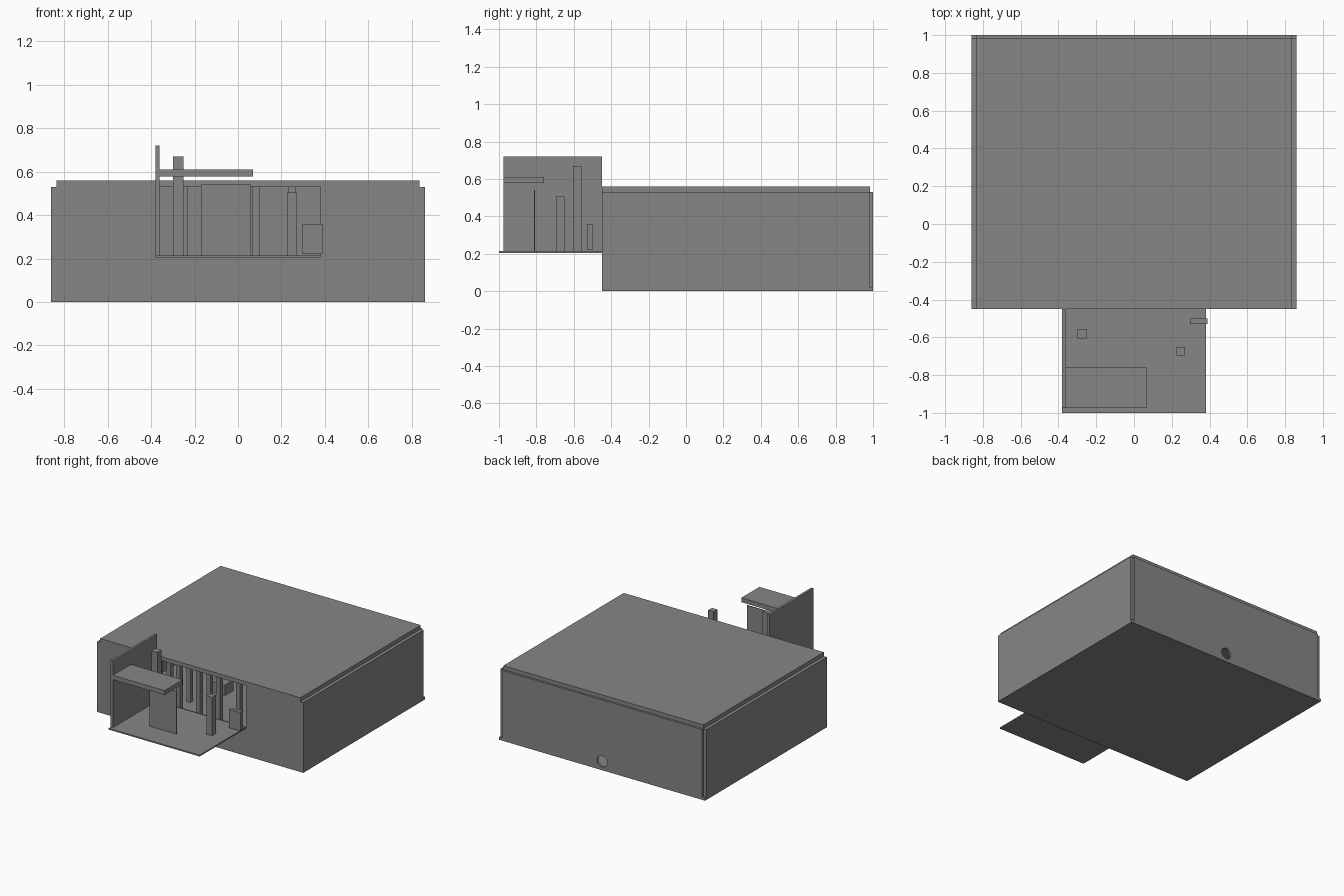
import bpy, math

if "Cube" in bpy.data.objects:
    bpy.data.objects.remove(bpy.data.objects["Cube"])

grey = bpy.data.materials.new("concrete grey")
grey.diffuse_color = (0.24, 0.24, 0.23, 1)
grey.use_nodes = True
grey.node_tree.nodes["Principled BSDF"].inputs["Base Color"].default_value = grey.diffuse_color


def box(name, x, y, z):
    """Axis-aligned box from (min, max) ranges."""
    bpy.ops.mesh.primitive_cube_add(size=1, location=[(a + b) / 2 for a, b in (x, y, z)])
    ob = bpy.context.object
    ob.name = name
    ob.scale = [b - a for a, b in (x, y, z)]
    bpy.ops.object.transform_apply(location=False, rotation=False, scale=True)
    ob.data.materials.append(grey)
    return ob


# Hall shell: base, roof, side walls with open notches at the rear corners
box("base_slab", (-0.86, 0.86), (-0.45, 1.0), (0, 0.02))
box("roof_slab", (-0.835, 0.835), (-0.45, 0.985), (0.53, 0.56))
for side, s in (("left", -1), ("right", 1)):
    box(side + "_wall", sorted((s * 0.835, s * 0.86)), (-0.45, 0.985), (0.02, 0.53))
    box(side + "_front_wall", sorted((s * 0.38, s * 0.835)), (-0.45, -0.425), (0.02, 0.53))
box("sill_wall", (-0.38, 0.38), (-0.45, -0.425), (0.02, 0.205))

# Back wall with a round drain opening
back = box("back_wall", (-0.835, 0.835), (0.985, 1.0), (0.02, 0.53))
bpy.ops.mesh.primitive_cylinder_add(vertices=24, radius=0.042, depth=0.2,
                                    location=(0, 1.0, 0.067), rotation=(math.pi / 2, 0, 0))
cutter = bpy.context.object
cutter.name = "drain_cutter"
cutter.hide_render = True
cutter.hide_viewport = True
cut = back.modifiers.new("drain", 'BOOLEAN')
cut.operation = 'DIFFERENCE'
cut.solver = 'EXACT'
cut.object = cutter

# Interior columns
for y, xs in ((-0.34, (-0.417, -0.25, -0.083, 0.083, 0.25)),
              (0.02, (-0.75, -0.583, -0.417, -0.25))):
    for x in xs:
        box("column", (x - 0.017, x + 0.017), (y - 0.017, y + 0.017), (0.02, 0.53))
box("interior_block", (-0.39, -0.27), (0.23, 0.33), (0.02, 0.1))

# Porch
box("porch_floor", (-0.38, 0.38), (-1.0, -0.45), (0.205, 0.215))
box("porch_side_wall", (-0.38, -0.362), (-0.975, -0.45), (0.215, 0.72))
box("canopy", (-0.362, 0.07), (-0.975, -0.76), (0.577, 0.61))
box("entry_screen", (-0.17, 0.057), (-0.812, -0.806), (0.215, 0.54))
box("tall_post", (-0.30, -0.25), (-0.605, -0.555), (0.215, 0.67))
box("short_post", (0.225, 0.27), (-0.695, -0.65), (0.215, 0.505))
box("low_panel", (0.297, 0.39), (-0.53, -0.50), (0.22, 0.36))
